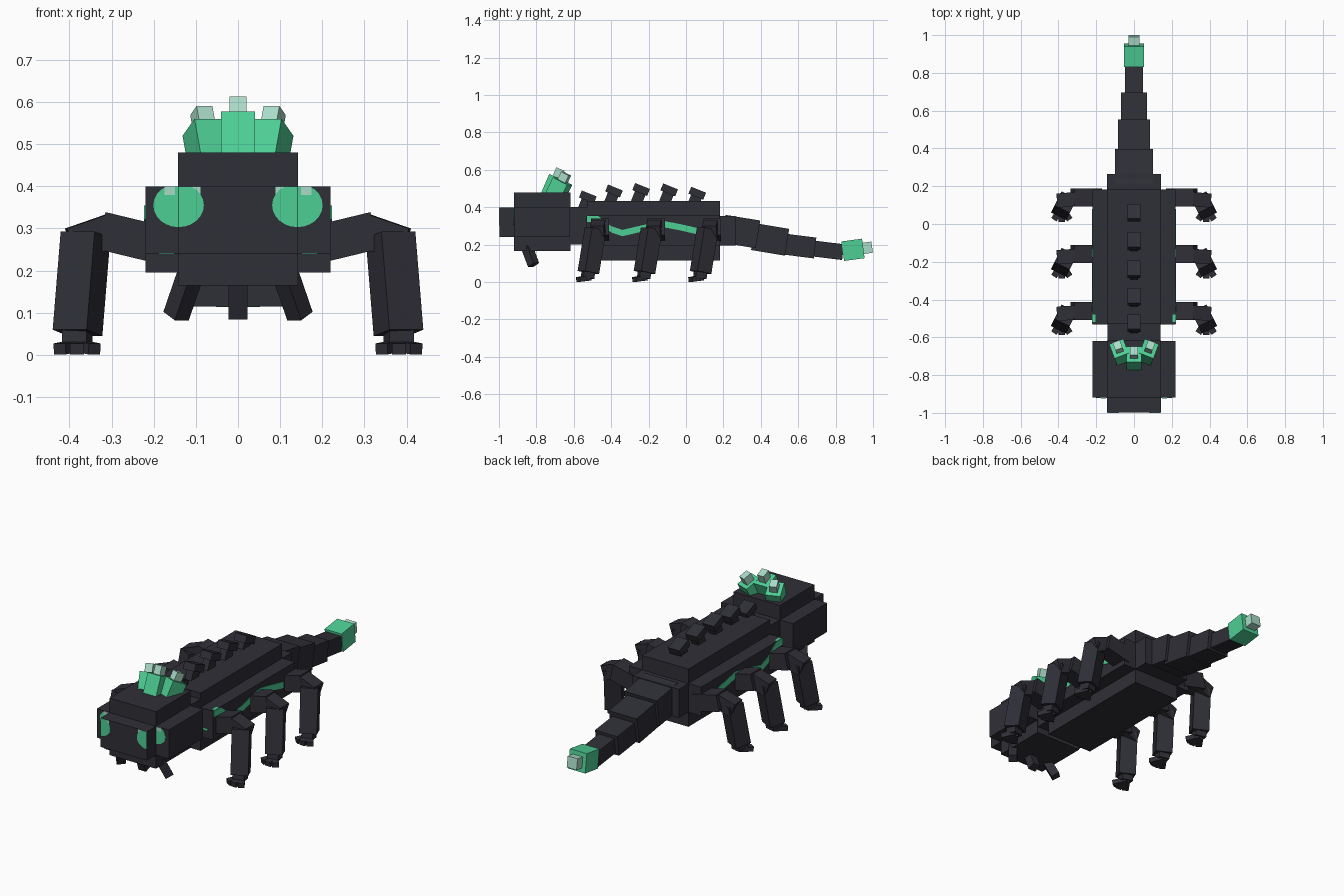
import bpy, bmesh
from math import cos, sin, pi, radians
from mathutils import Vector, Matrix, Euler

old = bpy.data.objects.get("Cube")
if old:
    bpy.data.objects.remove(old, do_unlink=True)


def material(name, rgb):
    m = bpy.data.materials.new(name)
    m.use_nodes = True
    m.diffuse_color = (*rgb, 1)
    m.node_tree.nodes["Principled BSDF"].inputs["Base Color"].default_value = (*rgb, 1)
    return m


DARK = material("charcoal shell", (0.028, 0.028, 0.038))
GREEN = material("glowing green", (0.076, 0.62, 0.30))
PALE = material("pale crystal", (0.40, 0.71, 0.58))


def finish(name, bm, mat):
    bmesh.ops.recalc_face_normals(bm, faces=bm.faces[:])
    mesh = bpy.data.meshes.new(name)
    bm.to_mesh(mesh)
    bm.free()
    mesh.materials.append(mat)
    ob = bpy.data.objects.new(name, mesh)
    bpy.context.scene.collection.objects.link(ob)
    return ob


def box(name, center, size, mat=DARK, rot=Matrix()):
    bm = bmesh.new()
    bmesh.ops.create_cube(bm, size=1)
    bm.transform(Matrix.Translation(center) @ rot.to_4x4() @ Matrix.Diagonal((*size, 1)))
    return finish(name, bm, mat)


def block(name, half_x, y0, y1, z0, z1):
    return box(name, (0, (y0 + y1) / 2, (z0 + z1) / 2), (2 * half_x, y1 - y0, z1 - z0))


def limb(name, a, b, w, d, mat=DARK, axis="Z"):
    """Box running from a to b; w is its x width, d its other thickness."""
    a, b = Vector(a), Vector(b)
    v = b - a
    rot = v.to_track_quat(axis, "Y" if axis == "Z" else "Z").to_matrix()
    size = (w, d, v.length) if axis == "Z" else (w, v.length, d)
    return box(name, (a + b) / 2, size, mat, rot)


def plate(name, points, thickness, mat):
    """Thin solid from a planar outline."""
    bm = bmesh.new()
    face = bm.faces.new([bm.verts.new(p) for p in points])
    out = bmesh.ops.extrude_face_region(bm, geom=[face])
    moved = [g for g in out["geom"] if isinstance(g, bmesh.types.BMVert)]
    bmesh.ops.translate(bm, verts=moved, vec=thickness)
    return finish(name, bm, mat)


# Head: tall core, lower cheeks and snout
block("head_core", 0.142, -0.92, -0.618, 0.165, 0.48)
block("head_cheeks", 0.22, -0.919, -0.619, 0.24, 0.40)
block("snout", 0.142, -0.998, -0.91, 0.24, 0.40)
block("neck", 0.141, -0.63, -0.52, 0.2, 0.401)

# Body: tall core, wide flanks and hip
block("body_core", 0.142, -0.53, 0.182, 0.115, 0.434)
block("body_flanks", 0.22, -0.531, 0.183, 0.195, 0.355)
block("hip", 0.142, 0.17, 0.265, 0.196, 0.354)

# Tail segments: y, z of both ends, half width, thickness
tail = [(0.20, 0.285, 0.385, 0.255, 0.10, 0.15), (0.36, 0.243, 0.54, 0.213, 0.085, 0.145),
        (0.51, 0.205, 0.69, 0.182, 0.068, 0.112), (0.66, 0.182, 0.84, 0.16, 0.048, 0.085)]
for i, (y0, z0, y1, z1, hw, t) in enumerate(tail):
    limb(f"tail_segment_{i + 1}", (0, y0, z0), (0, y1, z1), 2 * hw, t, axis="Y")
limb("tail_tip", (0, 0.838, 0.165), (0, 0.948, 0.18), 0.104, 0.105, GREEN, "Y")
limb("tail_point", (0, 0.94, 0.179), (0, 0.995, 0.187), 0.06, 0.06, PALE, "Y")

# Back spines
lean = Euler((radians(-22), 0, 0)).to_matrix()
for i, (y, top) in enumerate([(-0.525, 0.488), (-0.385, 0.52), (-0.24, 0.528),
                              (-0.09, 0.526), (0.06, 0.508)]):
    box(f"spine_base_{i + 1}", (0, y - 0.01, top - 0.065), (0.04, 0.06, 0.085), DARK, lean)
    box(f"spine_cap_{i + 1}", (0, y, top - 0.033), (0.07, 0.085, 0.04), DARK, lean)

# Crown crystals on the head
for name, x0, x1, y in [("middle", 0, 0, -0.735), ("left", 0.063, 0.08, -0.705),
                        ("right", -0.063, -0.08, -0.705)]:
    drop = 0.02 if x0 else 0
    base = Vector((x0, y, 0.455 - drop / 2))
    top = Vector((x1, y + 0.045, 0.56 - drop))
    limb(f"crown_{name}", base, top, 0.08, 0.09, GREEN)
    limb(f"crown_tip_{name}", top, top + (top - base) * 0.42, 0.04, 0.048, PALE)

# Mouth fangs
for name, s in [("left", 1), ("middle", 0), ("right", -1)]:
    limb(f"fang_{name}", (s * 0.115, -0.85, 0.185), (s * 0.147, -0.815, 0.092), 0.045, 0.045)


def eye_half(name, s, x0, x1, y):
    """Oval eye clipped to one side of the snout edge."""
    pts = []
    for k in range(24):
        a = 2 * pi * k / 24
        x = 0.141 + 0.06 * cos(a)
        z = min(0.355 + 0.052 * sin(a), 0.399)
        if x0 <= x <= x1:
            pts.append((s * x, y, z))
    plate(name, pts, (0, -0.002, 0), GREEN)


for side, s in [("left", 1), ("right", -1)]:
    # Eyes with pale highlights
    eye_half(f"eye_inner_{side}", s, 0.07, 0.1415, -0.998)
    eye_half(f"eye_outer_{side}", s, 0.1405, 0.21, -0.919)
    box(f"eye_glint_inner_{side}", (s * 0.107, -0.9985, 0.389), (0.035, 0.003, 0.02), PALE)
    box(f"eye_glint_outer_{side}", (s * 0.162, -0.9205, 0.389), (0.026, 0.005, 0.02), PALE)
    box(f"eye_glint_small_{side}", (s * 0.125, -0.9985, 0.337), (0.016, 0.003, 0.014), PALE)

    # Wavy flank stripe
    wave = [(-0.53, 0.338), (-0.47, 0.336), (-0.44, 0.315), (-0.40, 0.282), (-0.34, 0.262),
            (-0.23, 0.288), (-0.12, 0.31), (-0.04, 0.295), (0.08, 0.268)]
    x = s * 0.219
    outline = [(x, y, z + 0.017) for y, z in wave] + [(x, y, z - 0.017) for y, z in wave[::-1]]
    plate(f"flank_stripe_{side}", outline, (s * 0.004, 0, 0), GREEN)
    box(f"stripe_corner_{side}", (s * 0.212, -0.5, 0.355), (0.016, 0.04, 0.003), GREEN)
    box(f"chest_mark_{side}", (s * 0.17, -0.531, 0.244), (0.035, 0.004, 0.01), GREEN)

    # Three jointed legs with splayed toes
    for pos, y in [("front", -0.46), ("middle", -0.16), ("back", 0.14)]:
        tag = f"{pos}_{side}"
        limb(f"upper_leg_{tag}", (s * 0.18, y, 0.26), (s * 0.325, y, 0.295), 0.095, 0.09)
        limb(f"knee_{tag}", (s * 0.30, y - 0.008, 0.295), (s * 0.395, y - 0.015, 0.262),
             0.075, 0.08)
        limb(f"shin_{tag}", (s * 0.362, y - 0.024, 0.285), (s * 0.381, y - 0.062, 0.052),
             0.09, 0.085)
        limb(f"ankle_{tag}", (s * 0.381, y - 0.062, 0.06), (s * 0.382, y - 0.066, 0.02),
             0.06, 0.06)
        for toe, ang in [("outer", 32), ("centre", 0), ("inner", -32)]:
            a = radians(ang)
            start = Vector((s * 0.382, y - 0.055, 0.022))
            end = start + Vector((s * sin(a) * 0.078, -cos(a) * 0.072, -0.008))
            limb(f"toe_{toe}_{tag}", start, end, 0.034, 0.026, axis="Y")
